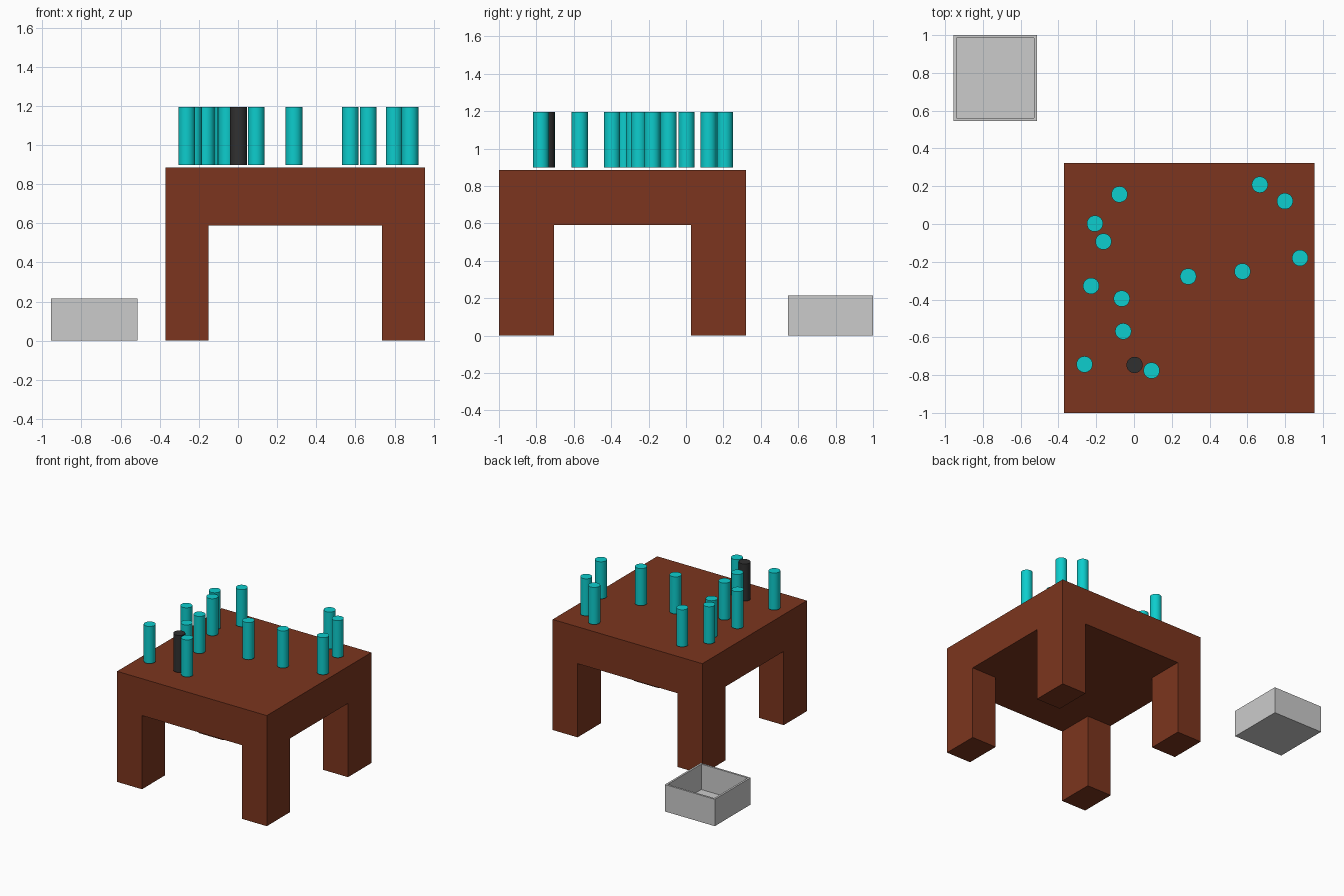
import bpy, bmesh, math

if "Cube" in bpy.data.objects:
    bpy.data.objects.remove(bpy.data.objects["Cube"])


def material(name, rgb):
    m = bpy.data.materials.new(name)
    m.diffuse_color = (*rgb, 1)
    m.use_nodes = True
    m.node_tree.nodes["Principled BSDF"].inputs["Base Color"].default_value = m.diffuse_color
    return m


def finish(bm, name, mat=None):
    bmesh.ops.recalc_face_normals(bm, faces=bm.faces)
    mesh = bpy.data.meshes.new(name)
    bm.to_mesh(mesh)
    bm.free()
    ob = bpy.data.objects.new(name, mesh)
    bpy.context.collection.objects.link(ob)
    if mat:
        mesh.materials.append(mat)
    return ob


def extrude_to(bm, faces, z):
    """Extrude a region of flat faces vertically to height z; the old faces go away."""
    ret = bmesh.ops.extrude_face_region(bm, geom=faces)
    for g in ret["geom"]:
        if isinstance(g, bmesh.types.BMVert):
            g.co.z = z
    bmesh.ops.delete(bm, geom=faces, context="FACES_ONLY")


brown = material("brown", (0.20, 0.036, 0.013))
teal = material("teal", (0.004, 0.61, 0.61))
dark = material("dark", (0.03, 0.03, 0.03))

# Table: 3 x 3 cells, the whole grid raised to the top, the corners dropped into legs
XS = (-0.37, -0.15, 0.735, 0.955)
YS = (-1.0, -0.707, 0.027, 0.322)
TOP, UNDER = 0.885, 0.59
bm = bmesh.new()
v = [[bm.verts.new((x, y, UNDER)) for y in YS] for x in XS]


def cell(i, j):
    return bm.faces.new((v[i][j], v[i][j + 1], v[i + 1][j + 1], v[i + 1][j]))


cells = {(i, j): cell(i, j) for i in range(3) for j in range(3)}
outline = [v[0][0], v[1][0], v[2][0], v[3][0], v[3][1], v[3][2],
           v[3][3], v[2][3], v[1][3], v[0][3], v[0][2], v[0][1]]
upper = [bm.verts.new((p.co.x, p.co.y, TOP)) for p in outline]
bm.faces.new(upper)
for k in range(12):
    n = (k + 1) % 12
    bm.faces.new((outline[k], outline[n], upper[n], upper[k]))
for i in (0, 2):
    for j in (0, 2):
        extrude_to(bm, [cells[i, j]], 0)
bmesh.ops.recalc_face_normals(bm, faces=bm.faces)
bmesh.ops.dissolve_limit(bm, angle_limit=0.01, verts=bm.verts, edges=bm.edges)
finish(bm, "table", brown)

# Open tray: box with its top inset and sunk to the floor
bm = bmesh.new()
bmesh.ops.create_cube(bm, size=1)
for p in bm.verts:
    p.co = (-0.734 + p.co.x * 0.442, 0.773 + p.co.y * 0.454, 0.1075 + p.co.z * 0.215)
top = max(bm.faces, key=lambda f: f.calc_center_median().z)
bmesh.ops.inset_region(bm, faces=[top], thickness=0.022)
extrude_to(bm, [top], 0.012)
finish(bm, "tray")


# Pegs hovering just over the table top
def peg(name, x, y, mat):
    bpy.ops.mesh.primitive_cylinder_add(vertices=32, radius=0.043, depth=0.297,
                                        location=(x + 0.003, y - 0.003, 1.046))
    ob = bpy.context.object
    ob.name = name
    ob.data.materials.append(mat)
    bpy.ops.object.shade_smooth_by_angle(angle=math.radians(30))


SPOTS = [(-0.08, 0.16), (-0.21, 0.005), (-0.165, -0.09), (-0.23, -0.325),
         (-0.068, -0.392), (-0.06, -0.565), (-0.265, -0.74), (0.09, -0.773),
         (0.284, -0.275), (0.571, -0.248), (0.876, -0.177), (0.796, 0.124),
         (0.663, 0.211)]
for n, (x, y) in enumerate(SPOTS, 1):
    peg(f"teal_peg_{n}", x, y, teal)
peg("dark_peg", 0.0, -0.743, dark)
